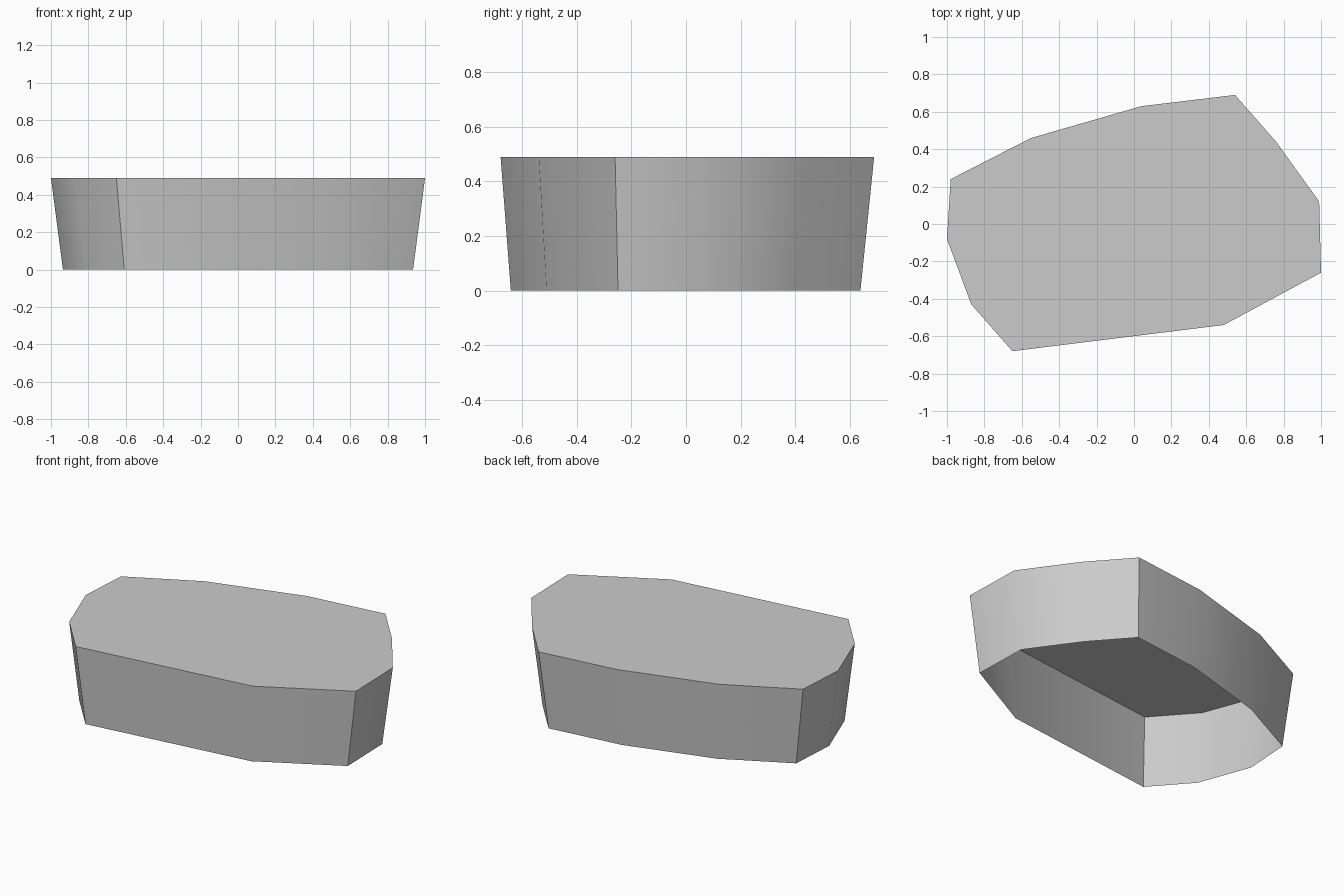
import bpy, bmesh, math

cube = bpy.data.objects.get("Cube")
if cube:
    bpy.data.objects.remove(cube, do_unlink=True)

HEIGHT = 0.49
TAPER = 0.936      # base outline relative to the rim
BASE_SHIFT = -0.006

# Outline of the top, counter-clockwise from the front right corner
outline = [(-0.65, -0.68), (0.48, -0.54), (1.0, -0.26), (0.99, 0.12),
           (0.76, 0.44), (0.54, 0.69), (0.04, 0.63), (-0.55, 0.46),
           (-0.98, 0.24), (-1.0, -0.08), (-0.87, -0.43)]

# Plain grey
grey = bpy.data.materials.new("grey")
grey.use_nodes = True
colour = (0.6, 0.6, 0.6, 1.0)
grey.diffuse_color = colour
grey.node_tree.nodes["Principled BSDF"].inputs["Base Color"].default_value = colour

# Flat lid with tapered walls, open underneath
bm = bmesh.new()
rim = [bm.verts.new((x, y, HEIGHT)) for x, y in outline]
base = [bm.verts.new((x * TAPER, y * TAPER + BASE_SHIFT, 0)) for x, y in outline]
bm.faces.new(rim)
count = len(outline)
for i in range(count):
    j = (i + 1) % count
    bm.faces.new((base[i], base[j], rim[j], rim[i]))

mesh = bpy.data.meshes.new("tapered_slab")
bm.to_mesh(mesh)
bm.free()
mesh.materials.append(grey)
slab = bpy.data.objects.new("tapered_slab", mesh)
bpy.context.collection.objects.link(slab)

# Smooth the gentle bends, keep the corners and rim sharp
bpy.ops.object.select_all(action="DESELECT")
slab.select_set(True)
bpy.context.view_layer.objects.active = slab
bpy.ops.object.shade_smooth_by_angle(angle=math.radians(45))
